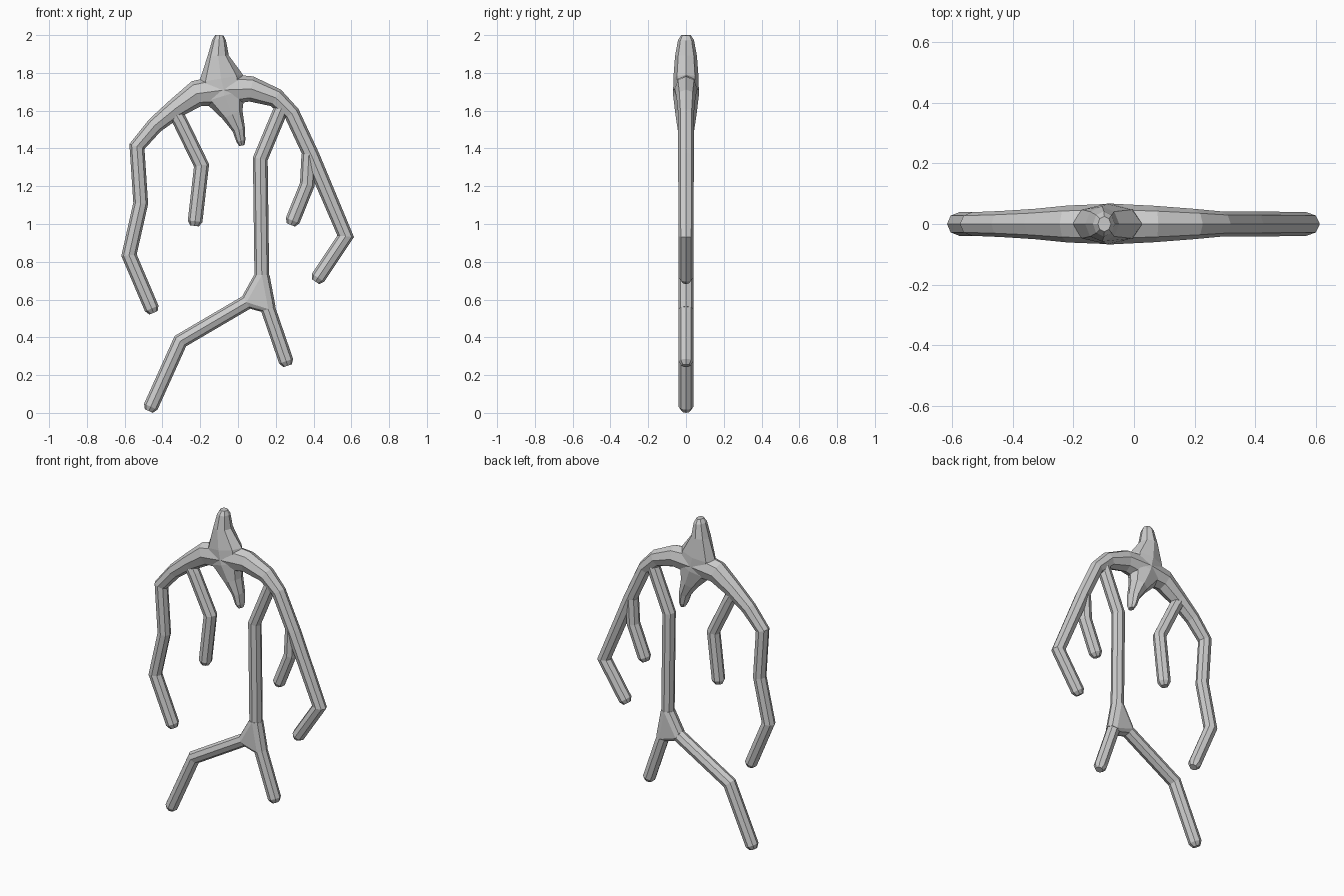
import bpy, bmesh, math
from mathutils import Vector

if "Cube" in bpy.data.objects:
    bpy.data.objects.remove(bpy.data.objects["Cube"])

R = 0.039      # standard limb radius
SIDES = 8


def ring(p, t, rn, ry):
    """Octagon around p, across the direction t (all paths lie in the xz plane)."""
    n = Vector((-t.z, 0, t.x))
    return [p + n * rn * math.cos(a) + Vector((0, ry * math.sin(a), 0))
            for a in (2 * math.pi * i / SIDES for i in range(SIDES))]


def finish(bm, name):
    bmesh.ops.recalc_face_normals(bm, faces=bm.faces[:])
    me = bpy.data.meshes.new(name)
    bm.to_mesh(me)
    bm.free()
    ob = bpy.data.objects.new(name, me)
    bpy.context.collection.objects.link(ob)
    return ob


def tube(name, path, tip_start=False, tip_end=True):
    """Mitred octagonal tube; path items are (x, z[, in-plane radius, depth radius])."""
    pts = []
    for q in path:
        rn, ry = q[2:] if len(q) > 2 else (R, R)
        pts.append((Vector((q[0], 0, q[1])), rn, ry))

    def chamfer(end, prev):
        p, rn, ry = end
        back = (prev[0] - p).normalized()
        return [(p + back * 0.025, rn, ry), (p, rn * 0.6, ry * 0.6)]

    if tip_end:
        pts[-1:] = chamfer(pts[-1], pts[-2])
    if tip_start:
        pts[:1] = chamfer(pts[0], pts[1])[::-1]
    bm = bmesh.new()
    rows = []
    for i, (p, rn, ry) in enumerate(pts):
        a = (p - pts[i - 1][0]).normalized() if i else None
        b = (pts[i + 1][0] - p).normalized() if i < len(pts) - 1 else None
        t = ((a or b) + (b or a)).normalized()
        miter = max(t.dot(a or b), 0.7)
        rows.append([bm.verts.new(c) for c in ring(p, t, rn / miter, ry)])
    for r0, r1 in zip(rows, rows[1:]):
        for i in range(SIDES):
            j = (i + 1) % SIDES
            bm.faces.new((r0[i], r0[j], r1[j], r1[i]))
    bm.faces.new(rows[0])
    bm.faces.new(rows[-1])
    return finish(bm, name)


def gusset(name, rings):
    """Convex web joining short rings (x, z, dx, dz, radius) at a fork."""
    bm = bmesh.new()
    for x, z, dx, dz, r in rings:
        t = Vector((dx, 0, dz)).normalized()
        for c in ring(Vector((x, 0, z)), t, r, r):
            bm.verts.new(c)
    res = bmesh.ops.convex_hull(bm, input=bm.verts[:])
    loose = [v for v in bm.verts if not v.link_faces]
    bmesh.ops.delete(bm, geom=loose, context='VERTS')
    return finish(bm, name)


# Central body: top knob, swollen hub, short tail
body = tube("branching_frame", [
    (-0.098, 2.0, 0.036, 0.042), (-0.105, 1.89, 0.056, 0.058),
    (-0.09, 1.77, 0.118, 0.067), (-0.07, 1.68, 0.112, 0.068),
    (-0.03, 1.58, 0.058, 0.056), (0.004, 1.5, 0.034, 0.044),
    (0.02, 1.415, 0.024, 0.036)], tip_start=True)

parts = [
    # Left arm and its inner branch
    tube("left_arm", [
        (-0.07, 1.71, 0.085, 0.067), (-0.22, 1.69, 0.068, 0.061),
        (-0.33, 1.612, 0.053, 0.05), (-0.44, 1.522, 0.044, 0.043),
        (-0.535, 1.41), (-0.515, 1.11), (-0.577, 0.835), (-0.447, 0.53)]),
    tube("left_branch", [(-0.345, 1.61), (-0.305, 1.54), (-0.193, 1.31),
                         (-0.23, 0.99)]),
    # Right arm and its inner branch
    tube("right_arm", [
        (-0.07, 1.71, 0.085, 0.067), (0.07, 1.715, 0.066, 0.06),
        (0.2, 1.668, 0.05, 0.05), (0.285, 1.585, 0.042, 0.042),
        (0.39, 1.36, 0.042, 0.042), (0.57, 0.935), (0.41, 0.695)]),
    tube("right_branch", [(0.375, 1.37), (0.367, 1.21), (0.28, 0.995)]),
    # Long centre stem with its forked feet
    tube("centre_stem", [(0.237, 1.63), (0.118, 1.345), (0.126, 0.73),
                         (0.135, 0.62), (0.17, 0.52), (0.263, 0.25)]),
    tube("foot_branch", [(0.13, 0.635), (0.05, 0.588), (-0.305, 0.38),
                         (-0.472, 0.01)]),
    gusset("fork_web", [(0.126, 0.73, 0, 1, 0.041), (0.045, 0.586, 0.86, 0.5, 0.041),
                        (0.16, 0.55, 0.33, -0.94, 0.041)]),
]

# Fuse all limbs into one continuous surface
for p in parts:
    m = body.modifiers.new(p.name, 'BOOLEAN')
    m.operation = 'UNION'
    m.solver = 'EXACT'
    m.object = p
dg = bpy.context.evaluated_depsgraph_get()
fused = bpy.data.meshes.new_from_object(body.evaluated_get(dg))
body.modifiers.clear()
body.data = fused
for p in parts:
    bpy.data.objects.remove(p)
